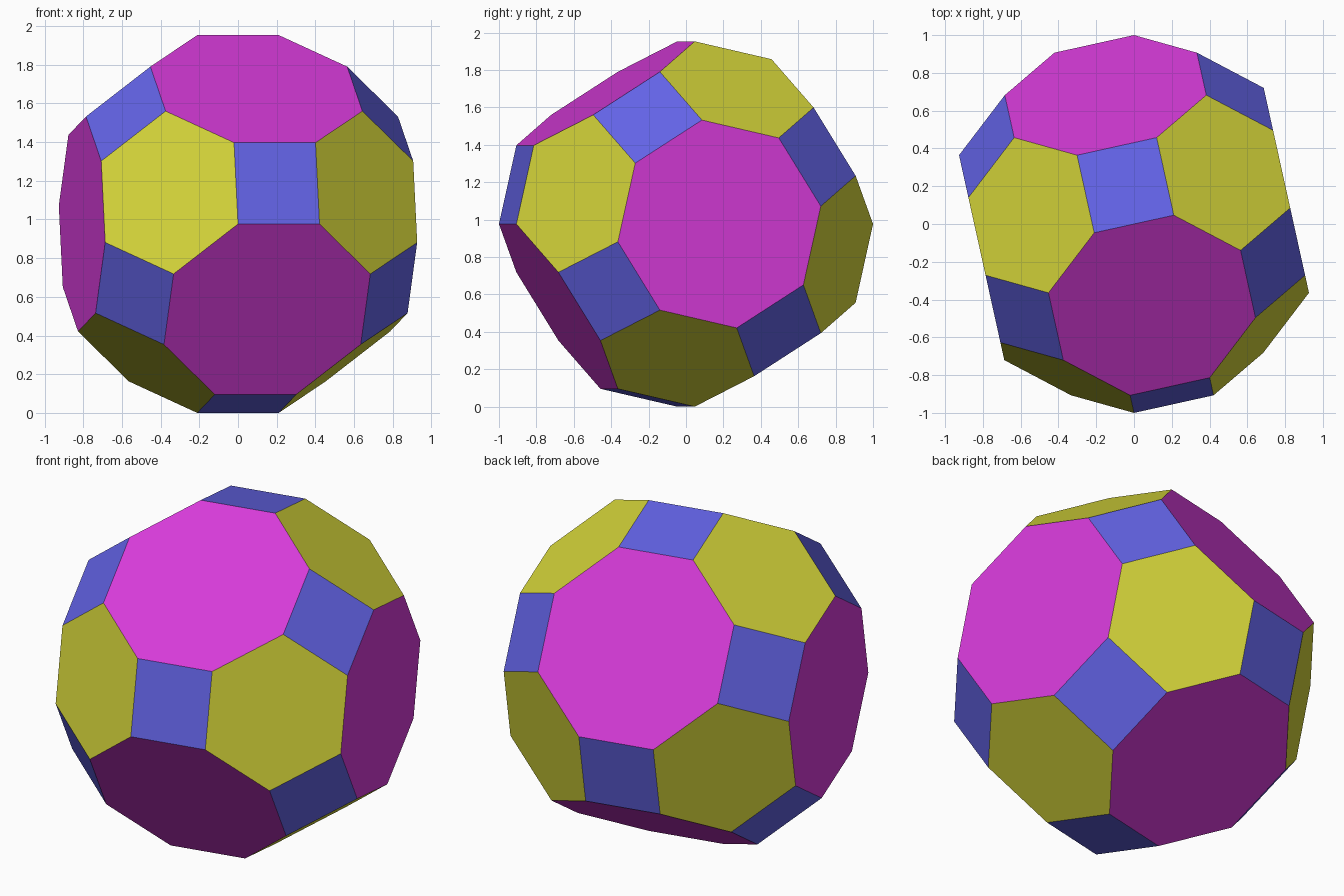
import bpy
import bmesh
import math
from itertools import permutations, product
from mathutils import Matrix, Vector

cube = bpy.data.objects.get("Cube")
if cube:
    bpy.data.objects.remove(cube, do_unlink=True)


def make_material(name, rgb):
    mat = bpy.data.materials.new(name)
    mat.use_nodes = True
    color = (*rgb, 1.0)
    mat.diffuse_color = color
    mat.node_tree.nodes["Principled BSDF"].inputs["Base Color"].default_value = color
    return mat


# One colour per kind of face, keyed by its number of sides
materials = {
    4: make_material("blue squares", (0.126, 0.126, 0.80)),
    6: make_material("yellow hexagons", (0.68, 0.68, 0.043)),
    8: make_material("magenta octagons", (0.67, 0.043, 0.69)),
}

# Corners: every permutation and sign of three distances, on a unit sphere
r2 = math.sqrt(2)
base = Vector((1, 1 + r2, 1 + 2 * r2)).normalized()
corners = [Vector([s * c for s, c in zip(signs, perm)])
           for perm in permutations(base)
           for signs in product((-1, 1), repeat=3)]

# Tilt so that one corner points straight to the front
turn = (Matrix.Rotation(math.asin(base.x), 3, 'Z')
        @ Matrix.Rotation(math.atan2(base.y, base.z), 3, 'X'))
corners = [turn @ c for c in corners]
lift = -min(c.z for c in corners)

# Wrap the corners in a hull and merge coplanar triangles into polygons
bm = bmesh.new()
for c in corners:
    bm.verts.new(c + Vector((0, 0, lift)))
bmesh.ops.convex_hull(bm, input=bm.verts[:])
bmesh.ops.dissolve_limit(bm, angle_limit=math.radians(2),
                         verts=bm.verts[:], edges=bm.edges[:])
bmesh.ops.recalc_face_normals(bm, faces=bm.faces[:])

# Colour by number of sides
slots = list(materials)
for face in bm.faces:
    face.material_index = slots.index(len(face.verts))
    face.smooth = False

mesh = bpy.data.meshes.new("truncated_cuboctahedron")
bm.to_mesh(mesh)
bm.free()
for mat in materials.values():
    mesh.materials.append(mat)
solid = bpy.data.objects.new("truncated_cuboctahedron", mesh)
bpy.context.collection.objects.link(solid)
